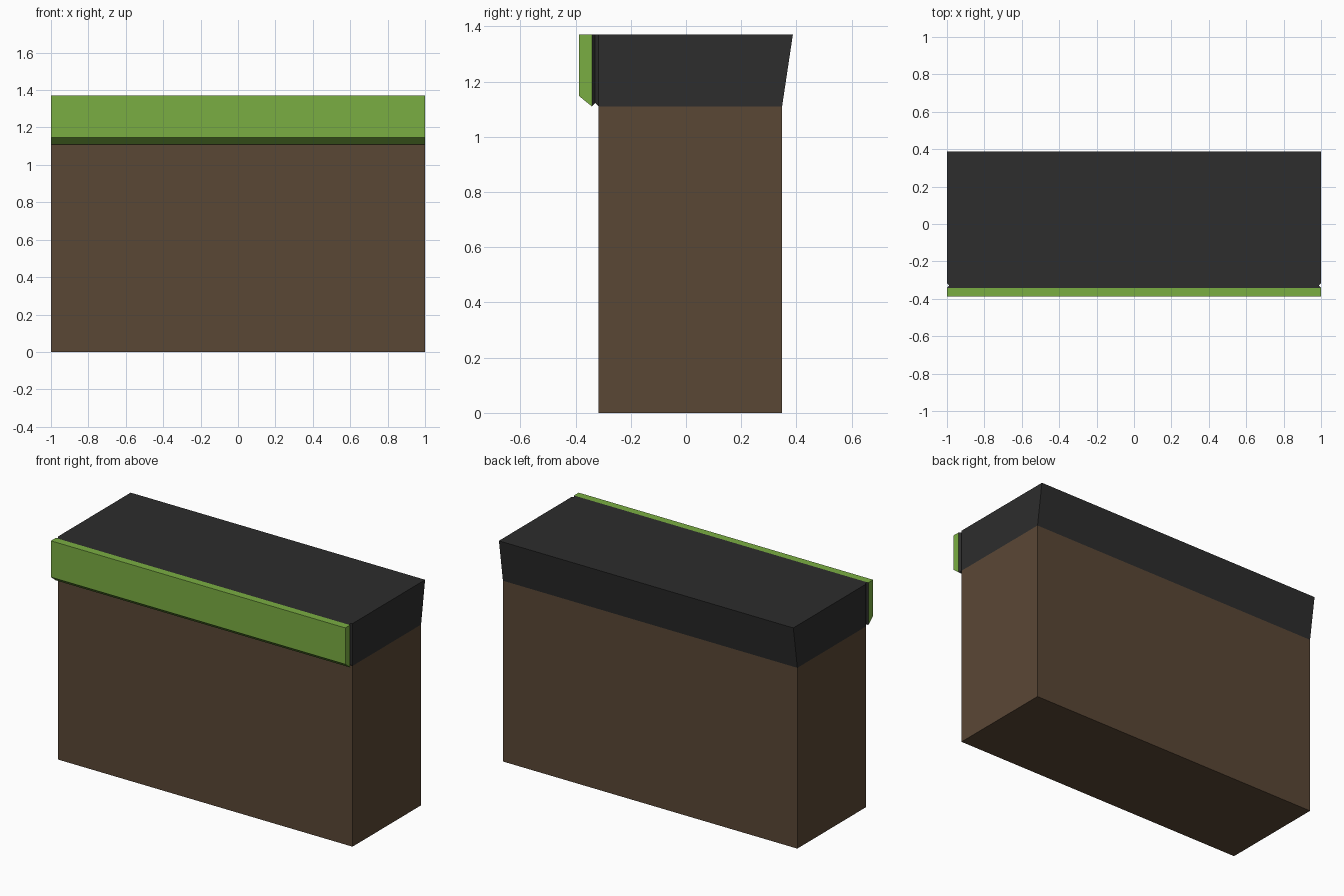
import bpy, bmesh

if "Cube" in bpy.data.objects:
    bpy.data.objects.remove(bpy.data.objects["Cube"])


def material(name, rgb):
    m = bpy.data.materials.new(name)
    lin = [((c / 255 + 0.055) / 1.055) ** 2.4 for c in rgb]
    m.diffuse_color = (*lin, 1.0)
    m.use_nodes = True
    m.node_tree.nodes["Principled BSDF"].inputs["Base Color"].default_value = m.diffuse_color
    return m


def loft(name, sections, mat):
    """Join rectangular rings running front to back: (half width, y bottom, z bottom, y top, z top)."""
    bm = bmesh.new()
    rings = []
    for hw, yb, zb, yt, zt in sections:
        rings.append([bm.verts.new(p) for p in
                      ((-hw, yb, zb), (hw, yb, zb), (hw, yt, zt), (-hw, yt, zt))])
    for a, b in zip(rings, rings[1:]):
        for i in range(4):
            j = (i + 1) % 4
            bm.faces.new((a[i], a[j], b[j], b[i]))
    bm.faces.new(rings[0])
    bm.faces.new(rings[-1])
    bmesh.ops.recalc_face_normals(bm, faces=bm.faces)
    mesh = bpy.data.meshes.new(name)
    bm.to_mesh(mesh)
    bm.free()
    mesh.materials.append(mat)
    obj = bpy.data.objects.new(name, mesh)
    bpy.context.collection.objects.link(obj)
    return obj


brown = material("brown", (90, 71, 53))
black = material("charcoal", (45, 45, 45))
green = material("green", (122, 174, 66))

BASE, TOP = 1.11, 1.37

# Counter body
loft("counter_body", [(1, -0.317, 0, -0.317, BASE),
                      (1, 0.348, 0, 0.348, BASE)], brown)

# Worktop with a V groove behind the fascia and a sloped back
loft("worktop", [(1, -0.341, BASE, -0.341, TOP),
                 (0.988, -0.329, BASE + 0.012, -0.329, TOP),
                 (1, -0.317, BASE, -0.317, TOP),
                 (1, 0.348, BASE, 0.387, TOP)], black)

# Front fascia with a chamfered lower edge
loft("front_fascia", [(1, -0.387, 1.147, -0.387, TOP),
                      (1, -0.341, BASE, -0.341, TOP)], green)
